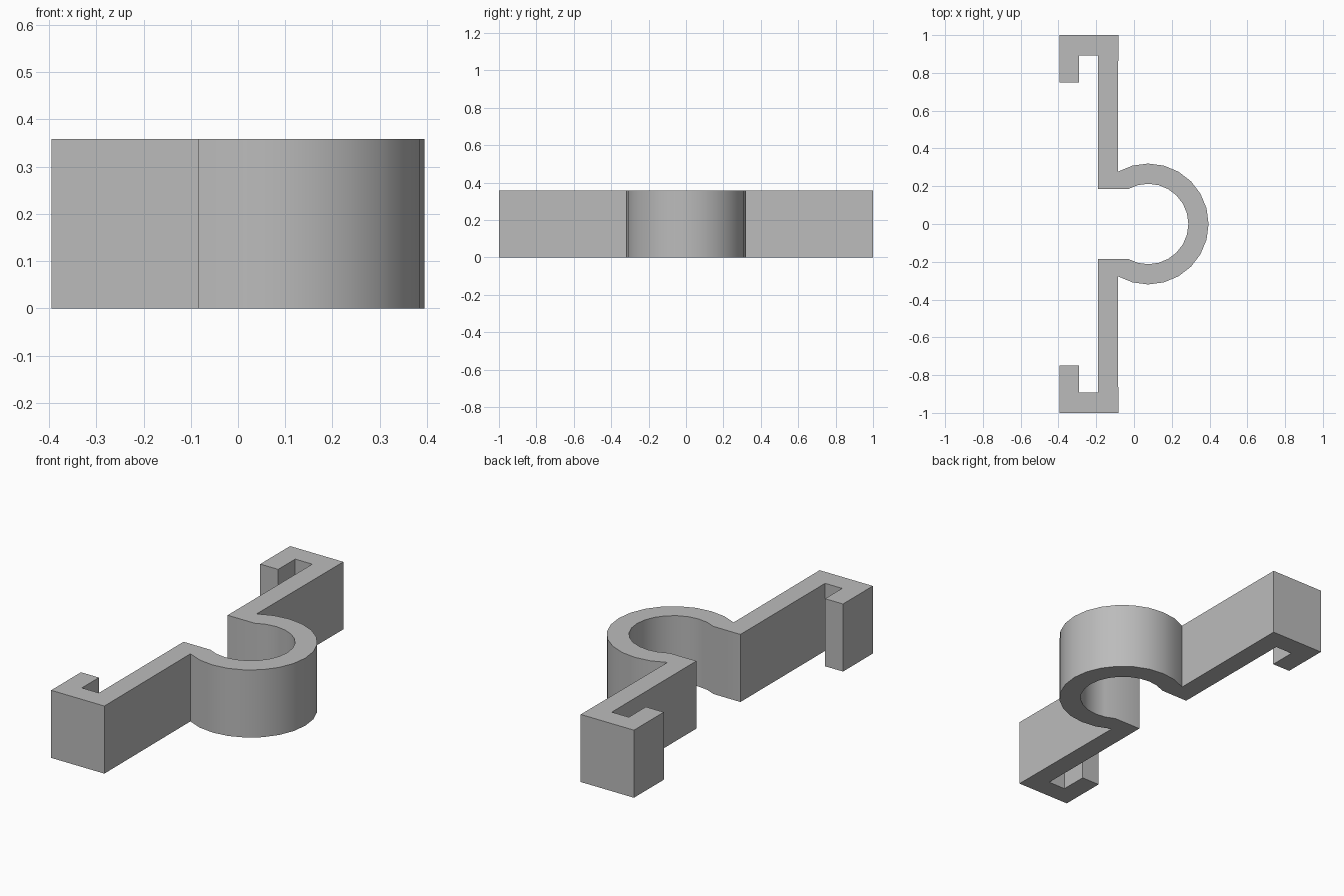
import bpy
import bmesh
from math import cos, sin, radians

cube = bpy.data.objects.get("Cube")
if cube:
    bpy.data.objects.remove(cube, do_unlink=True)

HEIGHT = 0.358
RING_X = 0.075       # centre of the ring
OUTER, INNER = 0.32, 0.213
SEGMENTS = 8         # per half ring
END_ANGLE = 120      # where the ring meets the arms


def arc(radius):
    """Half ring from the x axis round to the arm."""
    angles = [radians(END_ANGLE * i / SEGMENTS) for i in range(SEGMENTS + 1)]
    return [(RING_X + radius * cos(a), radius * sin(a)) for a in angles]


# Half outline: outer ring, arm, hook, back along the arm, inner ring
hook = [(-0.083, 1.0), (-0.395, 1.0), (-0.395, 0.75), (-0.29, 0.75),
        (-0.29, 0.893), (-0.19, 0.893), (-0.19, 0.184)]
half = arc(OUTER) + hook + arc(INNER)[::-1]
mirrored = [(x, -y) for x, y in half[1:-1]][::-1]

# Extrude the full outline upward
bm = bmesh.new()
base = bm.faces.new([bm.verts.new((x, y, 0)) for x, y in half + mirrored])
top = bmesh.ops.extrude_face_region(bm, geom=[base], use_keep_orig=True)
bmesh.ops.translate(bm, vec=(0, 0, HEIGHT),
                    verts=[g for g in top["geom"] if isinstance(g, bmesh.types.BMVert)])
bmesh.ops.recalc_face_normals(bm, faces=bm.faces)
mesh = bpy.data.meshes.new("pipe_clip")
bm.to_mesh(mesh)
bm.free()

# Plain grey material
grey = bpy.data.materials.new("grey")
grey.use_nodes = True
colour = (0.5, 0.5, 0.5, 1)
grey.diffuse_color = colour
grey.node_tree.nodes["Principled BSDF"].inputs["Base Color"].default_value = colour
mesh.materials.append(grey)

# Smooth ring, crisp corners
clip = bpy.data.objects.new("pipe_clip", mesh)
bpy.context.collection.objects.link(clip)
bpy.context.view_layer.objects.active = clip
clip.select_set(True)
bpy.ops.object.shade_smooth_by_angle(angle=radians(25))
